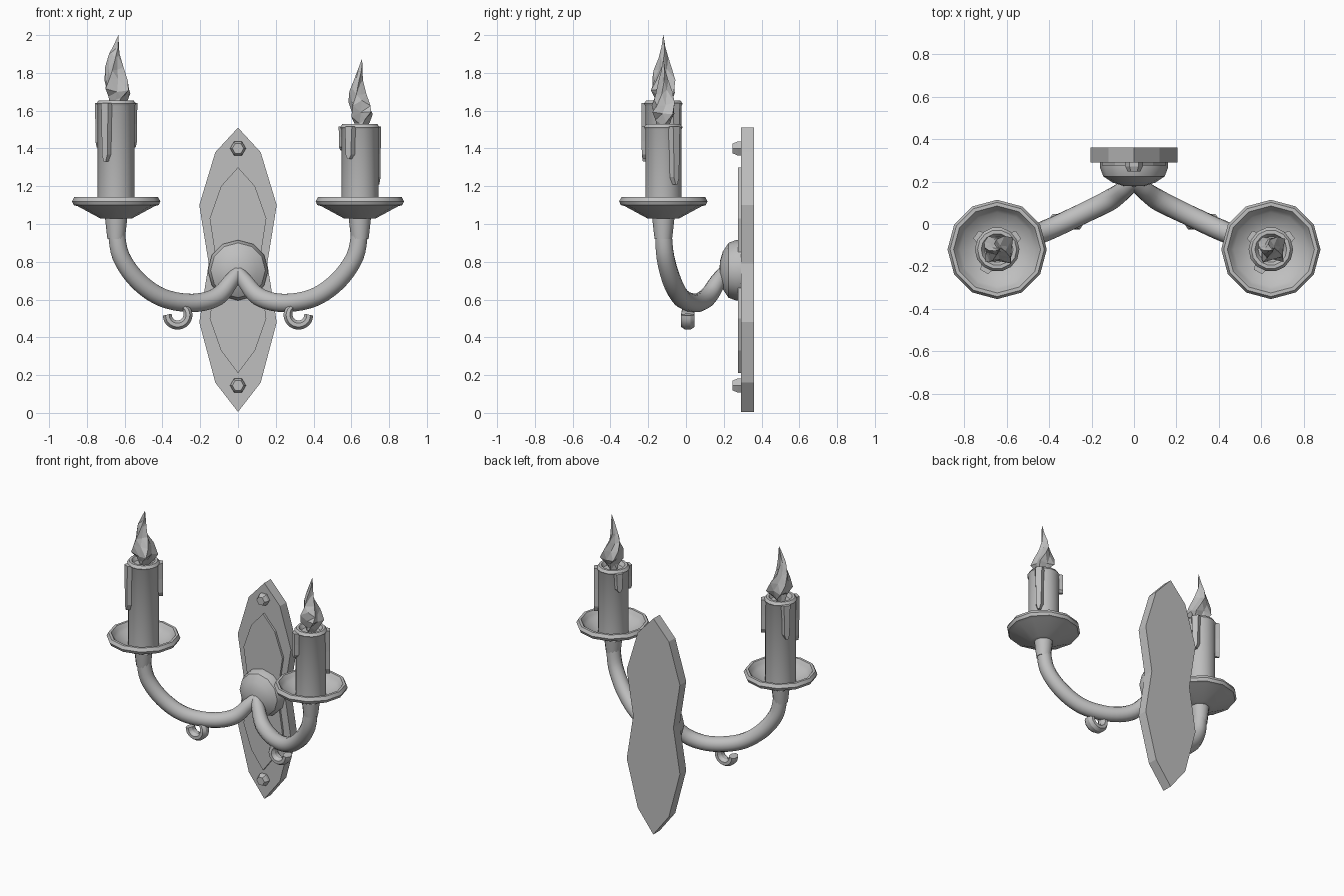
import bpy, bmesh, math, random
from mathutils import Matrix, Vector

random.seed(4)
if "Cube" in bpy.data.objects:
    bpy.data.objects.remove(bpy.data.objects["Cube"])

grey = bpy.data.materials.new("plain_grey")
grey.use_nodes = True
colour = (0.52, 0.52, 0.52, 1)
grey.diffuse_color = colour
grey.node_tree.nodes["Principled BSDF"].inputs["Base Color"].default_value = colour


def finish(name, bm, smooth=True, matrix=Matrix()):
    bmesh.ops.remove_doubles(bm, verts=bm.verts, dist=0.0005)
    bmesh.ops.recalc_face_normals(bm, faces=bm.faces)
    bm.transform(matrix)
    mesh = bpy.data.meshes.new(name)
    bm.to_mesh(mesh)
    bm.free()
    mesh.materials.append(grey)
    obj = bpy.data.objects.new(name, mesh)
    bpy.context.collection.objects.link(obj)
    if smooth:
        bpy.ops.object.select_all(action='DESELECT')
        obj.select_set(True)
        bpy.context.view_layer.objects.active = obj
        bpy.ops.object.shade_smooth_by_angle(angle=math.radians(32))
    return obj


def skin(bm, rings):
    """Join equal rings of points with quads and cap both ends."""
    loops = [[bm.verts.new(p) for p in ring] for ring in rings]
    n = len(loops[0])
    for a, b in zip(loops, loops[1:]):
        for i in range(n):
            j = (i + 1) % n
            bm.faces.new((a[i], a[j], b[j], b[i]))
    bm.faces.new(loops[0])
    bm.faces.new(loops[-1])


def lathe(name, profile, sides, matrix, smooth=True):
    bm = bmesh.new()
    rings = []
    for r, z in profile:
        r = max(r, 0.001)
        angles = [math.tau * i / sides for i in range(sides)]
        rings.append([(r * math.cos(a), r * math.sin(a), z) for a in angles])
    skin(bm, rings)
    return finish(name, bm, smooth, matrix)


def slab(name, outline, y0, y1, matrix=Matrix(), front_scale=1.0):
    """Extrude an x-z outline along y."""
    bm = bmesh.new()
    skin(bm, [[(x * front_scale, y0, z) for x, z in outline],
              [(x, y1, z) for x, z in outline]])
    return finish(name, bm, False, matrix)


def mirrored(half):
    """Close a right-hand outline that begins and ends on the centre line."""
    return half + [(-x, z) for x, z in half[-2:0:-1]]


def tube(name, points, radii, sides=12, squash=None):
    """Sweep a round or squashed section along a smooth curve."""
    pts = [Vector(p) for p in points]
    path, sizes = [], []
    steps = 5
    for i in range(len(pts) - 1):
        p0, p1 = pts[max(i - 1, 0)], pts[i]
        p2, p3 = pts[i + 1], pts[min(i + 2, len(pts) - 1)]
        for s in range(steps):
            t = s / steps
            path.append(0.5 * (2 * p1 + (p2 - p0) * t + (2 * p0 - 5 * p1 + 4 * p2 - p3) * t ** 2
                               + (3 * p1 - p0 - 3 * p2 + p3) * t ** 3))
            sizes.append(radii[i] * (1 - t) + radii[i + 1] * t)
    path.append(pts[-1])
    sizes.append(radii[-1])
    rings = []
    for i, p in enumerate(path):
        along = (path[min(i + 1, len(path) - 1)] - path[max(i - 1, 0)]).normalized()
        side = (Vector((0, 1, 0)) - along * along.y).normalized()
        up = along.cross(side)
        wide = squash or 1
        rings.append([p + sizes[i] * (side * math.cos(a) * wide + up * math.sin(a))
                      for a in (math.tau * (k + 0.5) / sides for k in range(sides))])
    bm = bmesh.new()
    skin(bm, rings)
    return finish(name, bm)


# Wall plate with a raised panel
slab("wall_plate", mirrored([(0, 1.51), (0.12, 1.38), (0.205, 1.1), (0.155, 0.79),
                             (0.205, 0.48), (0.12, 0.16), (0, 0.005)]), 0.29, 0.36)
slab("raised_panel", mirrored([(0, 1.3), (0.09, 1.2), (0.15, 1.03), (0.11, 0.77),
                               (0.15, 0.5), (0.09, 0.33), (0, 0.21)]), 0.275, 0.295)

# Central dome and hex bolts, turned to face the front
facing = Matrix.Rotation(math.radians(90), 4, 'X')
lathe("centre_dome", [(0.16, -0.01), (0.16, 0.02), (0.145, 0.06), (0.1, 0.09), (0.05, 0.105), (0, 0.108)],
      12, Matrix.Translation((0, 0.285, 0.755)) @ facing)
for place, z in (("upper", 1.4), ("lower", 0.145)):
    lathe(place + "_bolt", [(0.042, 0), (0.042, 0.02), (0.03, 0.045)], 6,
          Matrix.Translation((0, 0.292, z)) @ facing, False)


def candle_arm(side, s, top, drips, flame_width):
    # Curved arm
    tube(side + "_arm",
         [(0, 0.2, 0.75), (s * 0.035, 0.17, 0.7), (s * 0.11, 0.115, 0.615), (s * 0.24, 0.05, 0.582),
          (s * 0.4, -0.025, 0.61), (s * 0.53, -0.075, 0.7), (s * 0.62, -0.11, 0.83), (s * 0.645, -0.12, 0.97)],
         [0.03, 0.042, 0.05, 0.05, 0.05, 0.05, 0.048, 0.045])

    # Hook under the arm
    hook = []
    for deg in range(180, 421, 30):
        a = math.radians(deg)
        hook.append((-s * (-0.32 + 0.055 * math.cos(a)) if s > 0 else -0.32 + 0.055 * math.cos(a),
                     0.01, 0.52 + 0.055 * math.sin(a)))
    tube(side + "_hook", hook, [0.026] * 7 + [0.022, 0.018], 8, 1.5)

    # Socket and drip pan
    base = Matrix.Translation((s * 0.645, -0.12, 0))
    lathe(side + "_socket", [(0.046, 0.92), (0.05, 0.95), (0.06, 1.04)], 12, base)
    lathe(side + "_drip_pan",
          [(0, 1.03), (0.085, 1.03), (0.205, 1.095), (0.225, 1.1), (0.234, 1.12), (0.222, 1.142),
           (0.205, 1.142), (0.19, 1.12), (0.175, 1.1), (0.09, 1.06), (0, 1.06)], 12, base)

    # Candle with a shallow melted top
    lathe(side + "_candle", [(0.098, 1.05), (0.098, top - 0.03), (0.105, top - 0.018), (0.092, top),
                             (0.075, top), (0.06, top - 0.025), (0, top - 0.025)], 14, base)

    # Wax drips
    for n, (deg, length) in enumerate(drips):
        outline = [(-0.036, top - 0.015), (0.036, top - 0.015), (0.03, top - length * 0.5),
                   (0.028, top - length * 0.88), (0.01, top - length), (-0.01, top - length),
                   (-0.028, top - length * 0.88), (-0.03, top - length * 0.5)]
        slab(f"{side}_wax_drip_{n + 1}", outline, -0.122, -0.075,
             base @ Matrix.Rotation(math.radians(deg + 90), 4, 'Z'), 0.6)

    # Twisted faceted flame
    bm = bmesh.new()
    rings = []
    levels = [(0.035, -0.03), (0.055, 0.01), (0.085, 0.05), (0.078, 0.11),
              (0.052, 0.17), (0.03, 0.23), (0.014, 0.29), (0.001, 0.345)]
    for k, (r, z) in enumerate(levels):
        lean = 0.012 * math.sin(k * 1.1)
        ring = []
        for i in range(8):
            a = math.tau * i / 8 + k * 0.35
            rr = r * flame_width * (1 if i % 2 == 0 else 0.68) * random.uniform(0.9, 1.08)
            lift = random.uniform(-0.015, 0.015) if 0 < k < 7 else 0
            ring.append((lean + rr * math.cos(a), rr * math.sin(a), top + z + lift))
        rings.append(ring)
    skin(bm, rings)
    bmesh.ops.triangulate(bm, faces=bm.faces)
    finish(side + "_flame", bm, False, base)


candle_arm("right", -1, 1.655, [(240, 0.325), (145, 0.25), (35, 0.25)], 0.95)
candle_arm("left", 1, 1.53, [(240, 0.185), (145, 0.14), (35, 0.32)], 0.85)
